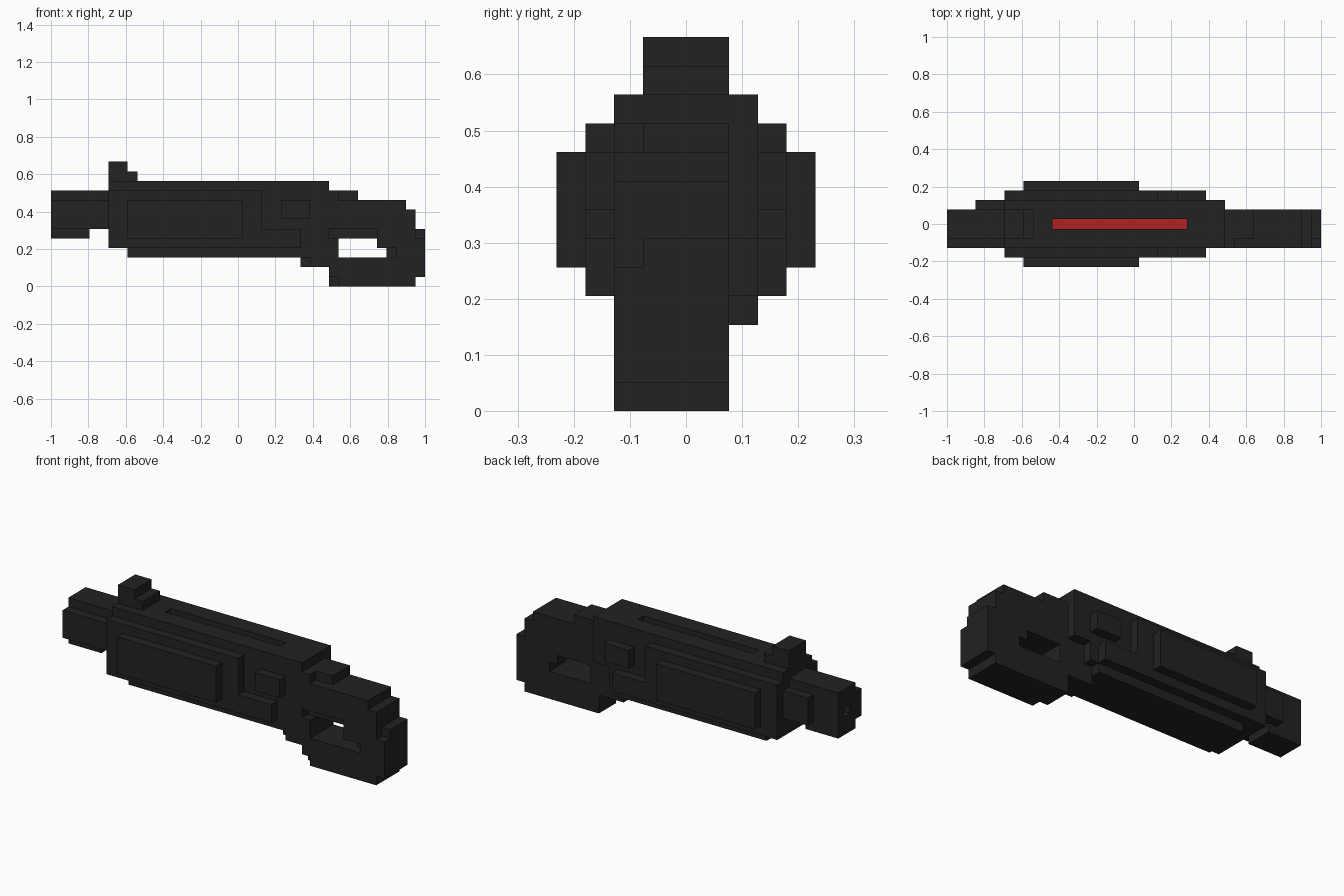
import bpy, bmesh

if "Cube" in bpy.data.objects:
    bpy.data.objects.remove(bpy.data.objects["Cube"])

U = 2 / 39  # one block; shapes below are given in blocks


def material(name, rgb):
    m = bpy.data.materials.new(name)
    m.use_nodes = True
    m.diffuse_color = (*rgb, 1)
    m.node_tree.nodes["Principled BSDF"].inputs["Base Color"].default_value = (*rgb, 1)
    return m


BLACK = material("charcoal black", (0.0160, 0.0160, 0.0160))
RED = material("red", (0.456, 0.0152, 0.0152))


def prism(name, axis, lo, hi, outline, hole=None, mat=BLACK):
    """Extrude an outline, with an optional hole, along one axis."""
    def place(a, b, d):
        x, y, z = {"x": (d, a, b), "y": (a, d, b), "z": (a, b, d)}[axis]
        return ((x - 19.5) * U, (y - 4.5) * U, z * U)

    bm = bmesh.new()
    loops = [outline] + ([hole] if hole else [])
    rings = {lo: [], hi: []}
    for pts in loops:
        for d in (lo, hi):
            rings[d].append([bm.verts.new(place(a, b, d)) for a, b in pts])
        r0, r1 = rings[lo][-1], rings[hi][-1]
        for i in range(len(pts)):
            j = (i + 1) % len(pts)
            bm.faces.new((r0[i], r0[j], r1[j], r1[i]))
    for d in (lo, hi):
        if hole:
            edges = [bm.edges.get((r[i - 1], r[i])) for r in rings[d] for i in range(len(r))]
            bmesh.ops.triangle_fill(bm, edges=edges, use_beauty=True)
        else:
            bm.faces.new(rings[d][0])
    bmesh.ops.recalc_face_normals(bm, faces=bm.faces)
    mesh = bpy.data.meshes.new(name)
    bm.to_mesh(mesh)
    bm.free()
    mesh.materials.append(mat)
    obj = bpy.data.objects.new(name, mesh)
    bpy.context.collection.objects.link(obj)
    return obj


def rect(a0, a1, b0, b1):
    return [(a0, b0), (a1, b0), (a1, b1), (a0, b1)]


def box(name, x0, x1, y0, y1, z0, z1, mat=BLACK):
    return prism(name, "y", y0, y1, rect(x0, x1, z0, z1), mat=mat)


# Barrel with a bored muzzle and side plates
prism("muzzle", "x", 0, 2, rect(3, 6, 5, 10), rect(4, 5, 7, 8))
prism("barrel", "y", 3, 6, [(2, 5), (4, 5), (4, 6), (6, 6), (6, 10), (2, 10)])
box("barrel_front_plate", 0, 6, 2, 3, 6, 9)
box("barrel_back_plate", 3, 6, 6, 7, 6, 9)

# Receiver body, slotted cover and the inlay at the bottom of the slot
prism("body", "y", 2, 7, [(6, 4), (8, 4), (8, 3), (26, 3), (26, 4), (27, 4),
                          (27, 6), (29, 6), (29, 10), (6, 10)])
prism("top_cover", "z", 10, 11, rect(6, 29, 2, 7), rect(11, 25, 4, 5))
box("slot_inlay", 11, 25, 4, 5, 10, 10.15, RED)

# Sight
prism("sight", "y", 3, 6, [(6, 11), (9, 11), (9, 12), (8, 12), (8, 13), (6, 13)])

# Stepped panels on both flanks
for side, inner, outer in (("front", (1, 2), (0, 1)), ("back", (7, 8), (8, 9))):
    prism(side + "_side_panel", "y", *inner,
          [(6, 4), (26, 4), (26, 6), (22, 6), (22, 10), (6, 10)])
    box(side + "_outer_panel", 8, 20, *outer, 5, 9)
    box(side + "_button", 24, 27, *inner, 7, 9)

# Grip and stock core with the hand hole
prism("stock_core", "y", 3, 6,
      [(26, 2), (29, 2), (29, 0), (38, 0), (38, 1), (39, 1), (39, 6), (38, 6),
       (38, 8), (37, 8), (37, 9), (32, 9), (32, 10), (26, 10)],
      [(30, 3), (35, 3), (35, 4), (34, 4), (34, 5), (30, 5)])

# Front layer of the stock, with a wider hand hole
prism("stock_front_layer", "y", 2, 3,
      [(27, 2), (29, 2), (29, 1), (30, 1), (30, 0), (38, 0), (38, 1), (39, 1),
       (39, 5), (38, 5), (38, 8), (37, 8), (37, 9), (30, 9), (30, 10), (28.9, 10),
       (28.9, 6), (27, 6), (27, 4), (26, 4), (26, 3), (27, 3)],
      [(30, 3), (36, 3), (36, 4), (34, 4), (34, 6), (29, 6), (29, 5), (30, 5)])
